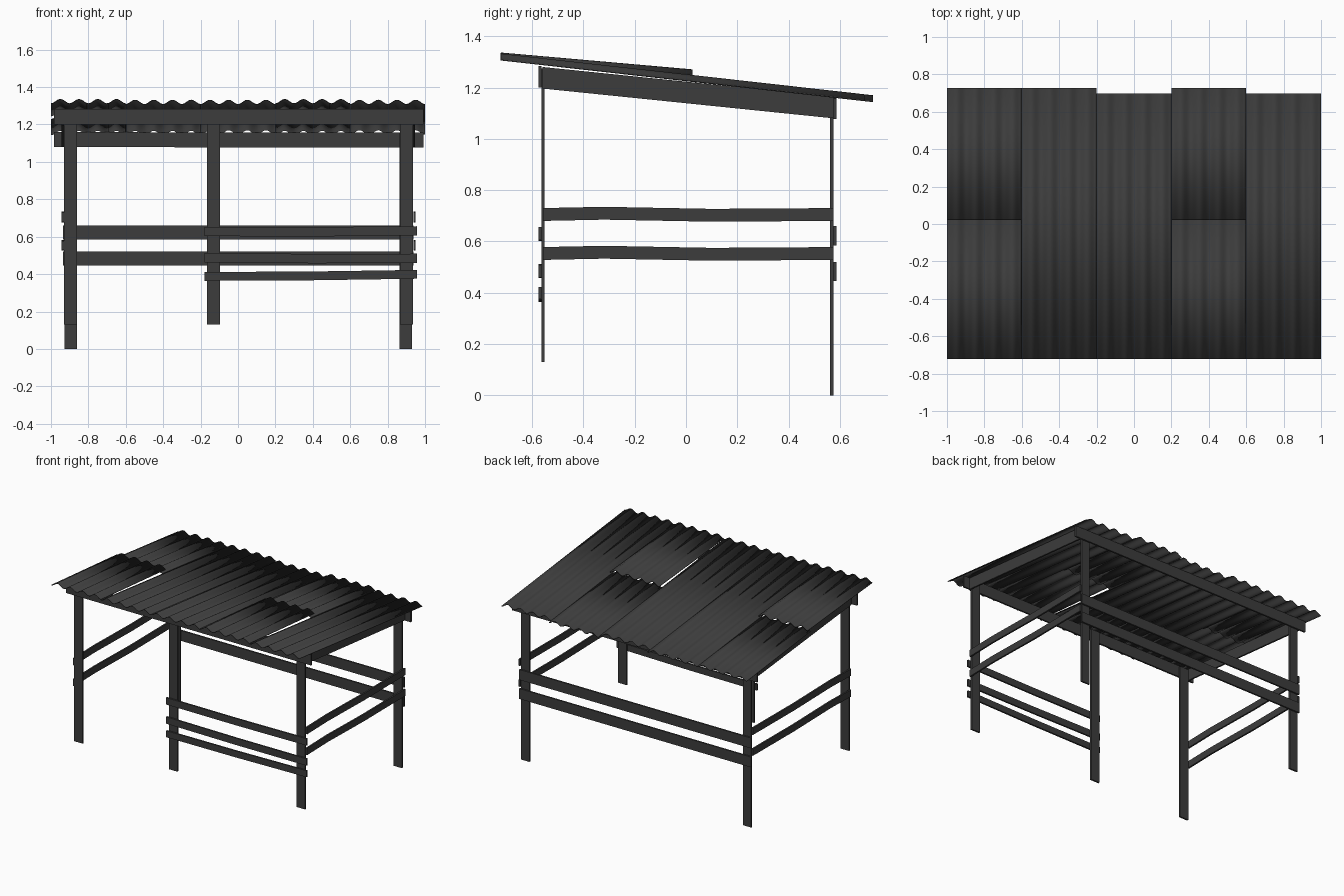
import bpy, bmesh, math
from mathutils import Vector

if "Cube" in bpy.data.objects:
    bpy.data.objects.remove(bpy.data.objects["Cube"])

dark = bpy.data.materials.new("dark_grey")
dark.diffuse_color = (0.045, 0.045, 0.045, 1)
dark.use_nodes = True
dark.node_tree.nodes["Principled BSDF"].inputs["Base Color"].default_value = dark.diffuse_color
SLOPE = 0.112


def finish(name, bm):
    bmesh.ops.recalc_face_normals(bm, faces=bm.faces)
    me = bpy.data.meshes.new(name)
    bm.to_mesh(me)
    bm.free()
    me.materials.append(dark)
    ob = bpy.data.objects.new(name, me)
    bpy.context.collection.objects.link(ob)
    return ob


def board(name, pts, up, side):
    """Sweep a rectangle (full extents up x side) along a centreline."""
    up, side = Vector(up) / 2, Vector(side) / 2
    bm = bmesh.new()
    rings = [[bm.verts.new(Vector(p) + a * up + b * side)
              for a, b in ((1, 1), (1, -1), (-1, -1), (-1, 1))] for p in pts]
    for r, s in zip(rings, rings[1:]):
        for i in range(4):
            j = (i + 1) % 4
            bm.faces.new((r[i], r[j], s[j], s[i]))
    bm.faces.new(rings[0])
    bm.faces.new(rings[-1])
    return finish(name, bm)


T = 0.012
X, Y = (1, 0, 0), (0, T, 0)

# posts: three shorter at the front, two longer at the back
for x in (-0.895, -0.13, 0.9):
    board("front_post", [(x, -0.557, 0.13), (x, -0.557, 1.275)], (0.07, 0, 0), Y)
for x in (-0.895, 0.897):
    board("back_post", [(x, 0.568, 0), (x, 0.568, 1.155)], (0.067, 0, 0), Y)

# roof beams
board("front_beam", [(-0.985, -0.569, 1.242), (0.993, -0.569, 1.242)], (0, 0, 0.083), Y)
board("back_beam", [(-0.985, 0.58, 1.119), (0.993, 0.58, 1.117)], (0, 0, 0.08), Y)
for x in (-0.937, 0.941):
    board("side_beam", [(x, -0.56, 1.238), (x, 0.574, 1.122)], (0, 0, 0.084), (T, 0, 0))

# front rails fill the right bay only
for z0, z1, h in ((0.628, 0.631, 0.05), (0.488, 0.484, 0.05), (0.388, 0.399, 0.047)):
    board("front_rail", [(-0.178, -0.569, z0), (0.39, -0.569, (z0 + z1) / 2 - 0.003),
                         (0.957, -0.569, z1)], (0, 0, h), Y)

# back rails span the full width
for z in (0.622, 0.483):
    board("back_rail", [(-0.935, 0.58, z), (0.938, 0.58, z)], (0, 0, 0.075), Y)

# side rails, slightly warped
for x in (-0.937, 0.943):
    for z in (0.705, 0.553):
        board("side_rail", [(x, -0.558, z), (x, -0.32, z + 0.005), (x, 0.1, z - 0.003),
                            (x, 0.575, z)], (0, 0, 0.05), (T, 0, 0))


def sheet(name, x0, y0, y1, lift0=0.0, lift1=0.0, width=0.398):
    """Corrugated sheet following the roof slope, lifted at either end."""
    n, amp = 40, 0.0115
    bm = bmesh.new()
    rows = []
    for y, lift in ((y0, lift0), (y1, lift1)):
        z = 1.238 - SLOPE * y + lift
        row = []
        for i in range(n + 1):
            x = x0 + width * i / n
            row.append(bm.verts.new((x, y, z - amp * math.cos((x + 1) * math.tau / 0.1))))
        rows.append(row)
    for i in range(n):
        bm.faces.new((rows[0][i], rows[0][i + 1], rows[1][i + 1], rows[1][i]))
    ob = finish(name, bm)
    mod = ob.modifiers.new("thickness", "SOLIDIFY")
    mod.thickness = 0.004
    mod.offset = 0
    bpy.ops.object.select_all(action='DESELECT')
    ob.select_set(True)
    bpy.context.view_layer.objects.active = ob
    bpy.ops.object.shade_smooth_by_angle(angle=math.radians(40))


# roof: five columns, two of them with a raised, overlapping front sheet
for i, back in enumerate((0.728, 0.728, 0.698, 0.728, 0.698)):
    x = -1 + 0.4 * i
    if i in (0, 3):
        sheet("roof_back_sheet", x, -0.01, back)
        sheet("roof_front_sheet", x, -0.722, 0.025, 0.004, 0.022)
    else:
        sheet("roof_sheet", x, -0.722, back, width=0.4)
